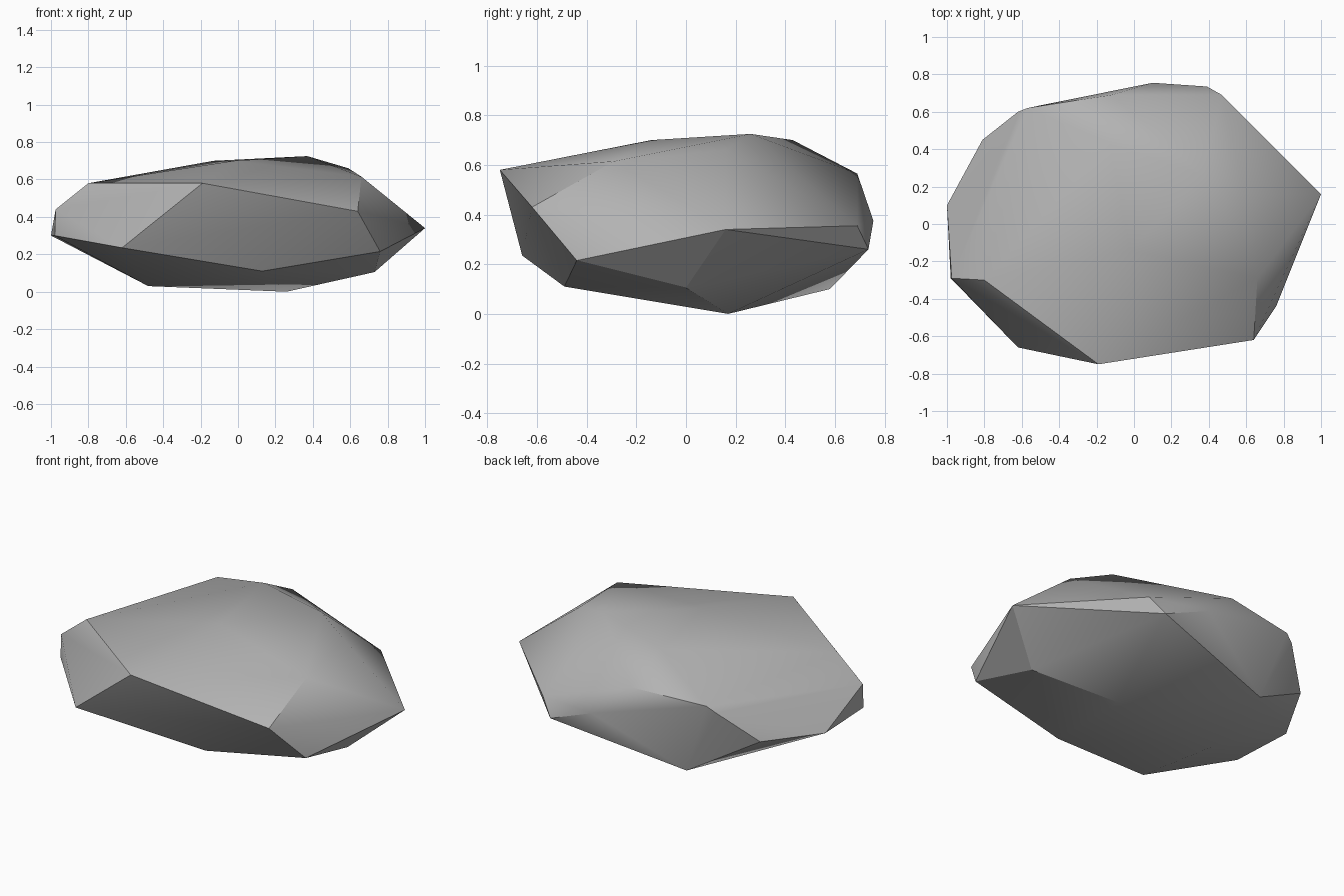
import bpy
import bmesh
from math import radians

# Remove only the default object
default_cube = bpy.data.objects.get("Cube")
if default_cube:
    bpy.data.objects.remove(default_cube, do_unlink=True)


def make_material(name, colour):
    material = bpy.data.materials.new(name)
    material.use_nodes = True
    material.diffuse_color = colour
    shader = next(n for n in material.node_tree.nodes if n.type == 'BSDF_PRINCIPLED')
    shader.inputs["Base Color"].default_value = colour
    shader.inputs["Roughness"].default_value = 0.9
    return material


def make_boulder(name, corner_rings, material):
    """Wrap a faceted convex skin around rings of corner points."""
    bm = bmesh.new()
    for ring in corner_rings:
        for corner in ring:
            bm.verts.new(corner)
    result = bmesh.ops.convex_hull(bm, input=bm.verts)
    leftovers = {v for key in ("geom_interior", "geom_unused")
                 for v in result[key] if isinstance(v, bmesh.types.BMVert)}
    bmesh.ops.delete(bm, geom=list(leftovers), context='VERTS')
    bmesh.ops.recalc_face_normals(bm, faces=bm.faces)
    mesh = bpy.data.meshes.new(name)
    bm.to_mesh(mesh)
    bm.free()
    mesh.materials.append(material)
    boulder = bpy.data.objects.new(name, mesh)
    bpy.context.collection.objects.link(boulder)
    return boulder


# Underside: the low corners the stone rests on
underside = [(.26, .17, 0), (-.48, .08, .03), (.13, -.49, .11),
             (.73, 0, .105), (-.41, .58, .1)]

# Belt: the widest corners, running round from the front
belt = [(-.62, -.66, .235), (.76, -.44, .215), (.64, -.62, .43),
        (1, .16, .34), (.47, .69, .355), (.39, .735, .26),
        (.1, .755, .375), (-.81, .45, .33), (-1, .1, .3),
        (-.98, -.29, .3), (-.975, -.29, .44)]

# Crown: the upper corners around the gently sloping top
crown = [(-.19, -.75, .58), (-.8, -.3, .58), (.66, -.29, .615),
         (.59, .16, .66), (.37, .26, .725), (-.02, -.14, .7),
         (-.13, .43, .7), (-.12, .69, .565), (-.57, .62, .545),
         (-.62, .6, .51)]

stone_grey = make_material("stone_grey", (.45, .45, .45, 1))
rock = make_boulder("rock", [underside, belt, crown], stone_grey)

# Soften the shallow facets and keep the hard ridges crisp
bpy.ops.object.select_all(action='DESELECT')
rock.select_set(True)
bpy.context.view_layer.objects.active = rock
bpy.ops.object.shade_smooth_by_angle(angle=radians(30))
